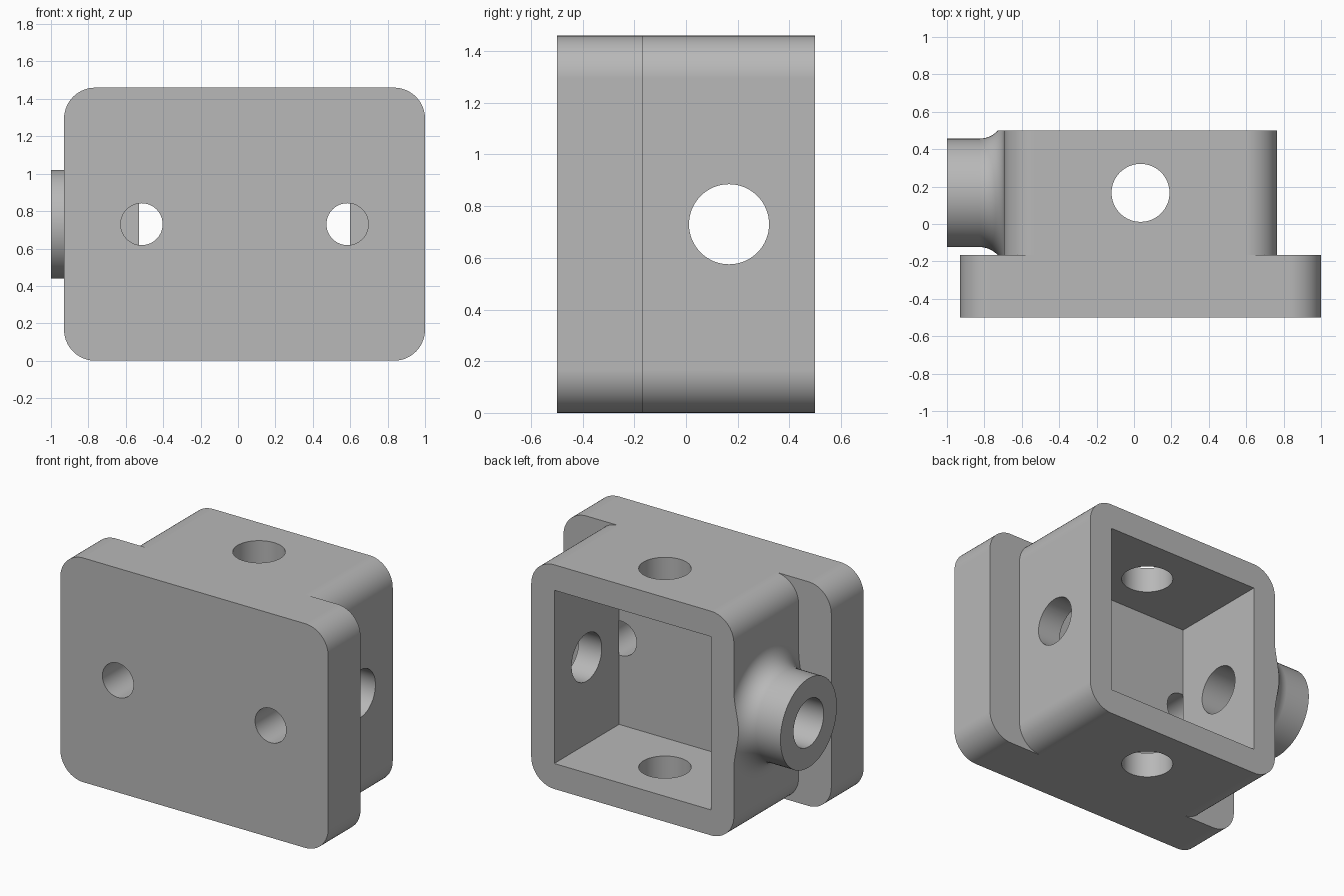
import bpy, bmesh
from math import pi, sin, cos, radians
from mathutils import Vector, Matrix

if "Cube" in bpy.data.objects:
    bpy.data.objects.remove(bpy.data.objects["Cube"], do_unlink=True)

H = 1.46                  # height of plate and housing
MID_X, MID_Z = 0.035, H / 2
BACK, STEP, FRONT = 0.5, -0.167, -0.5
MID_Y = (BACK + STEP) / 2
WALL = 0.166              # wall thickness and corner radius
HALF = H / 2
BORE = 0.155

grey = bpy.data.materials.new("plain_grey")
grey.use_nodes = True
colour = (0.48, 0.48, 0.48, 1)
grey.diffuse_color = colour
grey.node_tree.nodes["Principled BSDF"].inputs["Base Color"].default_value = colour


def to_object(name, bm):
    bmesh.ops.recalc_face_normals(bm, faces=bm.faces)
    mesh = bpy.data.meshes.new(name)
    bm.to_mesh(mesh)
    bm.free()
    mesh.materials.append(grey)
    obj = bpy.data.objects.new(name, mesh)
    bpy.context.collection.objects.link(obj)
    return obj


def rounded_block(name, half_w, y0, y1, radius, steps=14):
    """Block with rounded corners in the x-z outline, extruded along y."""
    bm = bmesh.new()
    ring = []
    for q, (sx, sz) in enumerate([(1, 1), (-1, 1), (-1, -1), (1, -1)]):
        for i in range(steps + 1):
            a = (q + i / steps) * pi / 2
            x = MID_X + sx * (half_w - radius) + radius * cos(a)
            z = MID_Z + sz * (HALF - radius) + radius * sin(a)
            ring.append(bm.verts.new((x, y0, z)))
    face = bm.faces.new(ring)
    out = bmesh.ops.extrude_face_region(bm, geom=[face], use_keep_orig=True)
    moved = [v for v in out["geom"] if isinstance(v, bmesh.types.BMVert)]
    bmesh.ops.translate(bm, vec=(0, y1 - y0, 0), verts=moved)
    return to_object(name, bm)


def drill(name, centre, axis, radius, length):
    """Cylinder cutter along the given axis."""
    bm = bmesh.new()
    turn = Vector((0, 0, 1)).rotation_difference(Vector(axis)).to_matrix().to_4x4()
    bmesh.ops.create_cone(bm, cap_ends=True, segments=64, radius1=radius,
                          radius2=radius, depth=length,
                          matrix=Matrix.Translation(centre) @ turn)
    return to_object(name, bm)


def cut(obj, cutter):
    mod = obj.modifiers.new("cut", "BOOLEAN")
    mod.operation, mod.solver, mod.object = "DIFFERENCE", "EXACT", cutter
    bpy.context.view_layer.objects.active = obj
    bpy.ops.object.modifier_apply(modifier=mod.name)
    bpy.data.objects.remove(cutter, do_unlink=True)


def finish(obj):
    bpy.ops.object.select_all(action="DESELECT")
    obj.select_set(True)
    bpy.context.view_layer.objects.active = obj
    bpy.ops.object.shade_smooth_by_angle(angle=radians(30))
    obj.modifiers.new("flat_faces", "WEIGHTED_NORMAL").keep_sharp = True


# Front mounting plate with two screw holes
plate = rounded_block("mounting_plate", 0.965, FRONT, STEP, WALL)
for side in (-1, 1):
    cut(plate, drill("screw_cutter", (MID_X + side * 0.55, FRONT, MID_Z),
                     (0, 1, 0), 0.112, 1))

# Square housing, open at the back, bored through all four walls
housing = rounded_block("housing", HALF, STEP, BACK, WALL)
bm = bmesh.new()
inner = H - 2 * WALL
bmesh.ops.create_cube(bm, size=1, matrix=Matrix.Translation((MID_X, MID_Y, MID_Z))
                      @ Matrix.Diagonal((inner, 2, inner, 1)))
cut(housing, to_object("cavity_cutter", bm))
for axis in ((1, 0, 0), (0, 0, 1)):
    cut(housing, drill("bore_cutter", (MID_X, MID_Y, MID_Z), axis, BORE, 3))

# Side spout: lathed tube with a flared root
ROOT, TIP, SPOUT, FLARE = MID_X - HALF, -1.0, 0.29, 0.13
profile = [(ROOT, BORE), (TIP, BORE), (TIP, SPOUT)]
for i in range(15):
    a = i / 14 * pi / 2
    profile.append((ROOT - FLARE + FLARE * sin(a), SPOUT + FLARE - FLARE * cos(a)))
bm = bmesh.new()
verts = [bm.verts.new((x, MID_Y, MID_Z + r)) for x, r in profile]
edges = [bm.edges.new((verts[i - 1], verts[i])) for i in range(len(verts))]
bmesh.ops.spin(bm, geom=verts + edges, cent=(0, MID_Y, MID_Z), axis=(1, 0, 0),
               angle=2 * pi, steps=64)
bmesh.ops.remove_doubles(bm, verts=bm.verts, dist=0.0001)
# Trim the flare flush with the housing
for y, way in ((BACK, 1), (STEP, -1)):
    out = bmesh.ops.bisect_plane(bm, geom=bm.verts[:] + bm.edges[:] + bm.faces[:],
                                 plane_co=(0, y, 0), plane_no=(0, way, 0),
                                 clear_outer=True)
    rim = [e for e in out["geom_cut"] if isinstance(e, bmesh.types.BMEdge)]
    bmesh.ops.holes_fill(bm, edges=rim, sides=0)
spout = to_object("side_spout", bm)

for part in (plate, housing, spout):
    finish(part)
